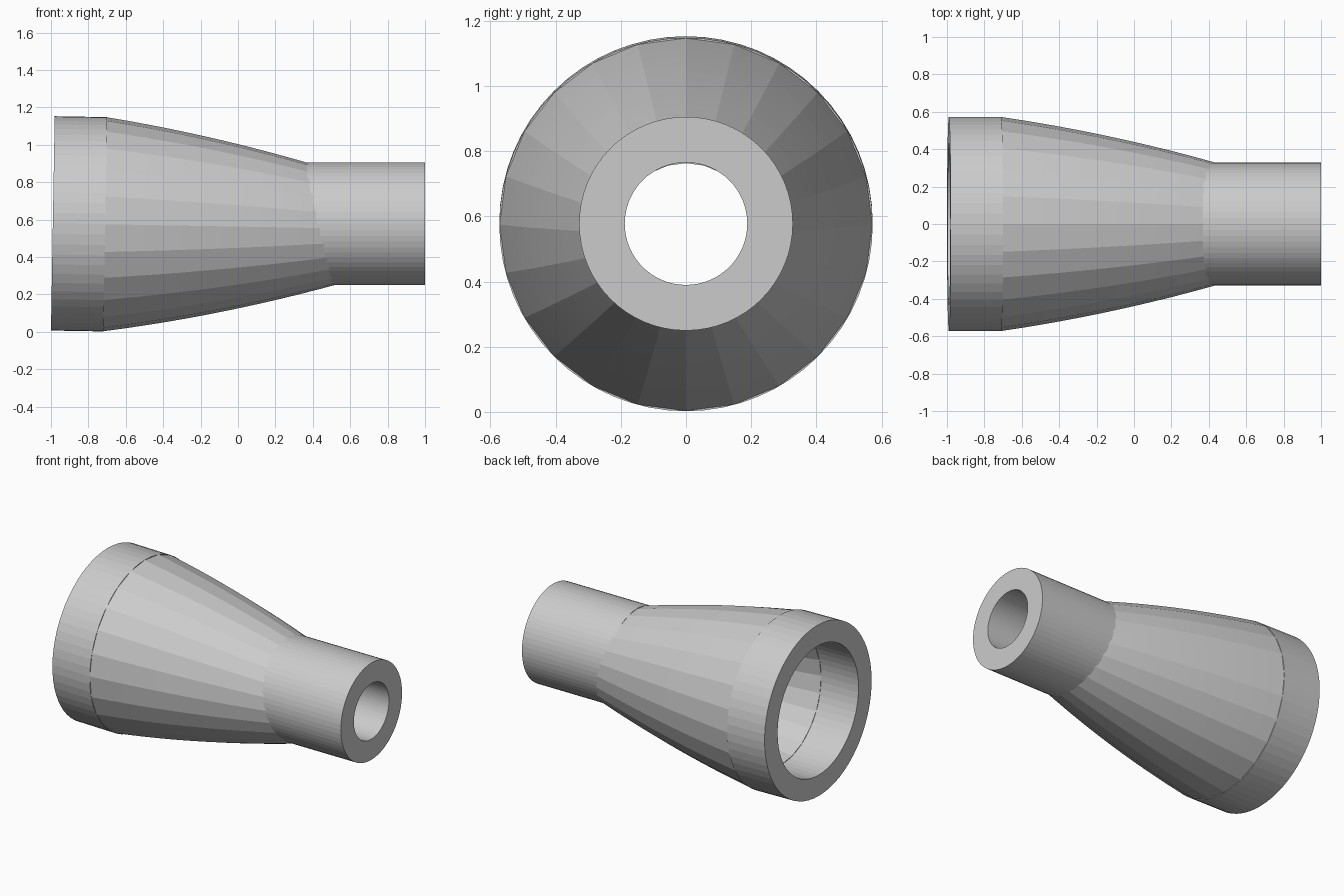
import bpy, bmesh
from math import sin, cos, pi, radians

if "Cube" in bpy.data.objects:
    bpy.data.objects.remove(bpy.data.objects["Cube"])


def revolve(name, profile, sides, location, tilt=0.0):
    """Sweep a closed (x, radius) profile around the local x axis."""
    bm = bmesh.new()
    rings = []
    for i in range(sides):
        a = 2 * pi * i / sides
        rings.append([bm.verts.new((x, r * sin(a), r * cos(a))) for x, r in profile])
    n = len(profile)
    for i in range(sides):
        p, q = rings[i], rings[(i + 1) % sides]
        for j in range(n):
            k = (j + 1) % n
            bm.faces.new((p[j], p[k], q[k], q[j]))
    bmesh.ops.recalc_face_normals(bm, faces=bm.faces)
    mesh = bpy.data.meshes.new(name)
    bm.to_mesh(mesh)
    bm.free()
    obj = bpy.data.objects.new(name, mesh)
    obj.location = location
    obj.rotation_euler = (0, tilt, 0)
    bpy.context.collection.objects.link(obj)
    return obj


WALL = 0.14
TILT = radians(1)
JOINT = (-0.71, 0, 0.575)

# Wide collar, very slightly tilted
R = 0.573
revolve("wide_collar", [(-0.28, R), (0, R), (0, R - WALL), (-0.28, R - WALL)],
        64, JOINT, TILT)

# Faceted reducer with a gently bulging taper
STEPS, LENGTH = 12, 1.25
outer, inner = [], []
for s in range(STEPS + 1):
    t = LENGTH * s / STEPS
    r = 0.572 - 0.1458 * t - 0.0584 * t * t
    outer.append((t, r))
    inner.append((t, max(r - WALL, 0.21)))
revolve("tapered_reducer", outer + inner[::-1], 24, JOINT, TILT)

# Narrow straight tube
r = 0.328
revolve("narrow_tube", [(0.37, r), (1.0, r), (1.0, r - WALL), (0.37, r - WALL)],
        64, (0, 0, 0.5775))
